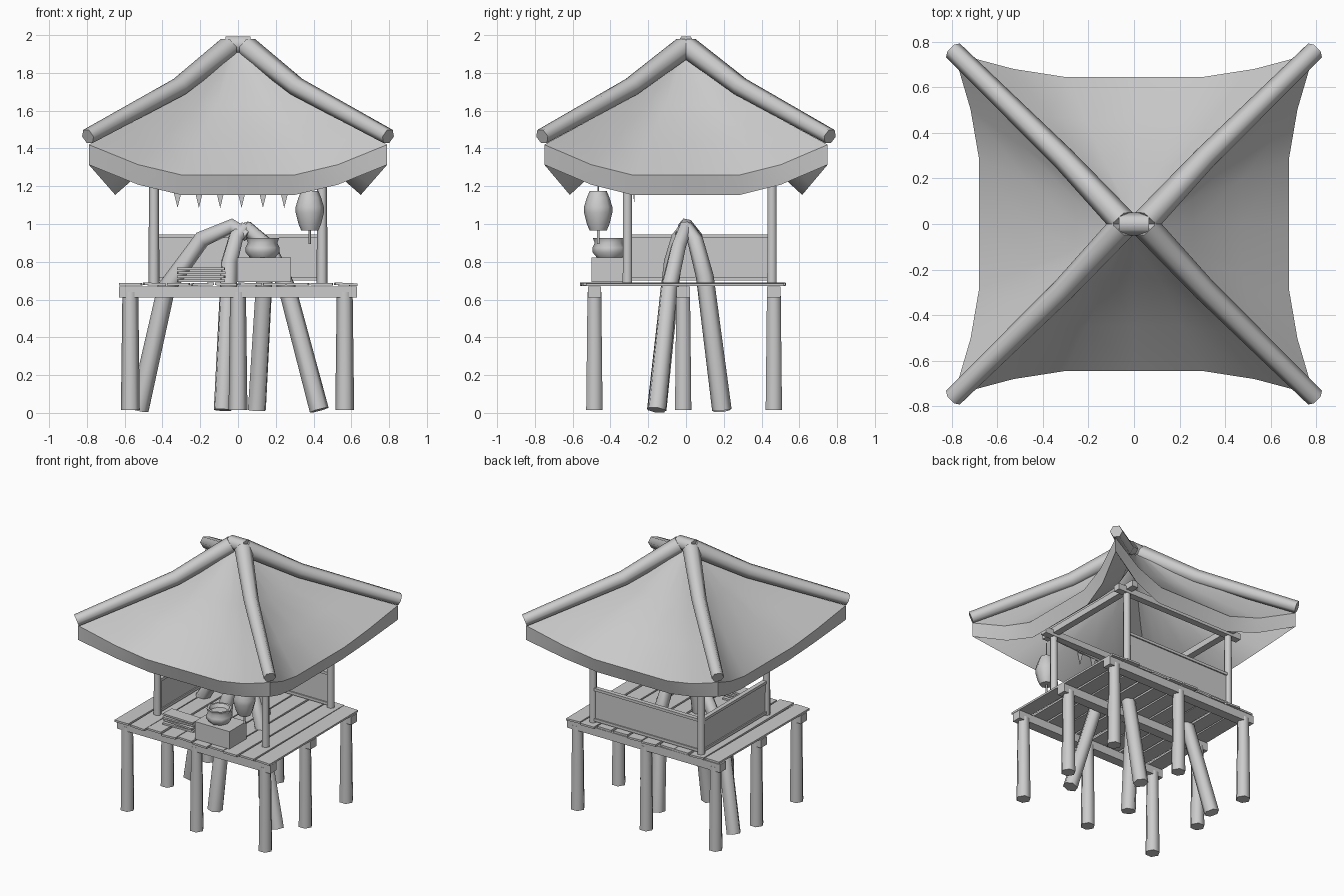
import bpy, bmesh, math, random
from mathutils import Matrix

if "Cube" in bpy.data.objects:
    bpy.data.objects.remove(bpy.data.objects["Cube"])
random.seed(4)


def finish(ob, angle):
    bpy.ops.object.select_all(action='DESELECT')
    ob.select_set(True)
    bpy.context.view_layer.objects.active = ob
    if ob.type == 'CURVE':
        bpy.ops.object.convert(target='MESH')
        ob = bpy.context.object
    if angle:
        bpy.ops.object.shade_smooth_by_angle(angle=math.radians(angle))
    return ob


def from_bm(name, bm, angle=0):
    me = bpy.data.meshes.new(name)
    bm.to_mesh(me)
    bm.free()
    ob = bpy.data.objects.new(name, me)
    bpy.context.collection.objects.link(ob)
    return finish(ob, angle)


def box(name, c, s, rot=(0, 0, 0)):
    bm = bmesh.new()
    bmesh.ops.create_cube(bm, size=1, matrix=Matrix.Diagonal((*s, 1)))
    ob = from_bm(name, bm)
    ob.location, ob.rotation_euler = c, rot
    return ob


def tube(name, pts, r0, r1=None):
    r1 = r0 if r1 is None else r1
    cu = bpy.data.curves.new(name, 'CURVE')
    cu.dimensions = '3D'
    cu.bevel_depth, cu.bevel_resolution, cu.use_fill_caps = 1, 1, True
    sp = cu.splines.new('POLY')
    sp.points.add(len(pts) - 1)
    for i, p in enumerate(pts):
        sp.points[i].co = (*p, 1)
        sp.points[i].radius = r0 + (r1 - r0) * i / (len(pts) - 1)
    ob = bpy.data.objects.new(name, cu)
    bpy.context.collection.objects.link(ob)
    return finish(ob, 66)


def lathe(name, x, y, prof, n=8):
    bm = bmesh.new()
    rings = [[bm.verts.new((x + r * math.cos(2 * math.pi * k / n),
                            y + r * math.sin(2 * math.pi * k / n), z))
              for k in range(n)] for r, z in prof]
    for a, b in zip(rings, rings[1:]):
        for k in range(n):
            bm.faces.new((a[k], a[(k + 1) % n], b[(k + 1) % n], b[k]))
    bm.faces.new(rings[0][::-1])
    bm.faces.new(rings[-1])
    return from_bm(name, bm, 50)


# Stilts and the beams they carry
for y in (-0.485, -0.015, 0.465):
    for x in (-0.57, 0, 0.565):
        if x or abs(y) > 0.1:
            tube("stilt", [(x, y, 0.015), (x, y, 0.64)], 0.05, 0.042)
    box("floor_beam", (0, y, 0.64), (1.26, 0.07, 0.06))

# Deck of uneven planks running front to back
for i in range(10):
    x = -0.568 + i * 0.1265
    a, b = -0.545 + random.uniform(-.018, .018), 0.515 + random.uniform(-.018, .018)
    box("deck_plank", (x, (a + b) / 2, 0.681), (0.115, b - a, 0.014),
        (0, random.uniform(-.06, .06), random.uniform(-.01, .01)))

# Bent logs leaning together through the deck
for pts in (
    [(-.525, .19, .015), (-.38, .11, .66), (-.19, .05, .92), (-.03, 0, .99), (.05, -.02, .94)],
    [(-.08, -.155, .015), (-.045, -.07, .8), (-.01, -.035, .93), (.04, 0, .98)],
    [(.1, .19, .015), (.14, .1, .72), (.11, .05, .91), (.03, 0, .985)],
    [(.43, -.155, .015), (.26, -.09, .66), (.16, -.04, .88), (.04, 0, .985)],
):
    tube("bent_log", pts, 0.052, 0.038)

# Corner posts and crossed top beams
PX, PF, PB = 0.445, -0.31, 0.455
for x in (-PX, PX):
    for y in (PF, PB):
        tube("corner_post", [(x, y, 0.68), (x, y, 1.29)], 0.029, 0.026)
    box("side_top_beam", (x, (PF + PB) / 2, 1.28), (0.05, PB - PF + 0.18, 0.045))
for y in (PF, PB):
    box("cross_top_beam", (0, y, 1.26), (2 * PX + 0.18, 0.05, 0.045))

# Low walls at the back and left, with rails
ym, ly = (PF + PB) / 2, PB - PF
box("back_wall", (0, PB, 0.82), (2 * PX, 0.014, 0.22))
box("left_wall", (-PX, ym, 0.82), (0.014, ly, 0.22))
for z in (0.71, 0.935):
    box("back_rail", (0, PB, z), (2 * PX, 0.032, 0.02))
    box("left_rail", (-PX, ym, z), (0.032, ly, 0.02))

# Thick sagging roof: outer skin, eave border and inner skin
hip = [(0, 0, 1.93), (.1, .095, 1.865), (.3, .285, 1.69), (.55, .52, 1.545), (.79, .75, 1.42)]
us = [-1, -.67, -.38, 0, .38, .67, 1]
drop = [0, .66, 1, 1, 1, .66, 0]
skin = [(p, 0) for p in hip] + [((x, y, z - .106), .03) for x, y, z in reversed(hip)]
bm = bmesh.new()
for s in (-1, 1):
    for axis in (0, 1):
        rows = []
        for (hx, hy, hz), lean in skin:
            t, row = hx / .79, []
            for u, d in zip(us, drop):
                z = hz - .16 * d * t
                p = (u * hx, s * (hy - (.105 + lean) * d * t), z) if axis else \
                    (s * (hx - (.11 + lean) * d * t), u * hy, z)
                row.append(bm.verts.new(p))
            rows.append(row)
        for a, b in zip(rows, rows[1:]):
            for k in range(len(us) - 1):
                bm.faces.new((a[k], a[k + 1], b[k + 1], b[k]))
bmesh.ops.remove_doubles(bm, verts=bm.verts, dist=0.001)
bmesh.ops.dissolve_degenerate(bm, edges=bm.edges, dist=0.0005)
bmesh.ops.recalc_face_normals(bm, faces=bm.faces)
from_bm("roof_cloth", bm, 30)

# Hip poles and the short ridge log
for sx in (-1, 1):
    for sy in (-1, 1):
        tube("hip_pole", [(sx * x, sy * y, z) for x, y, z in
                          ((.05, .01, 1.935), (.31, .288, 1.727), (.795, .762, 1.463))],
             0.06, 0.043)
tube("ridge_log", [(-.065, 0, 1.95), (.065, 0, 1.95)], 0.05)

# Row of pennants across the front
tube("pennant_string", [(-PX, PF + .03, 1.2), (0, PF + .035, 1.17), (PX, PF + .03, 1.2)], 0.004)
for i in range(6):
    x, y = -.32 + i * .113, PF + .035
    bm = bmesh.new()
    top = [bm.verts.new((x + dx, y + dy, 1.175)) for dx, dy in
           ((-.022, -.003), (.022, -.003), (.022, .003), (-.022, .003))]
    tip = bm.verts.new((x, y, 1.085))
    bm.faces.new(top)
    for k in range(4):
        bm.faces.new((top[(k + 1) % 4], top[k], tip))
    from_bm("pennant", bm)

# Hanging lantern
lathe("lantern", .38, -.465, [(.045, .965), (.06, 1.0), (.075, 1.06), (.075, 1.09),
                             (.06, 1.14), (.045, 1.175)])
tube("lantern_cord", [(.38, -.465, 1.17), (.38, -.465, 1.29)], 0.004)
tube("lantern_tassel", [(.38, -.465, .97), (.38, -.465, .895)], 0.007)

# Crate with a pot, and loose boards
box("crate", (.137, -.4, .757), (.285, .2, .13))
lathe("pot", .13, -.405, [(.065, .82), (.09, .85), (.09, .875), (.078, .9), (.088, .925),
                         (.072, .925), (.06, .9)])
for i, a in enumerate((.05, -.08, .06, -.04)):
    box("loose_board", (-.195, -.38, .699 + i * .021), (.25, .1, .013), (0, 0, a))
